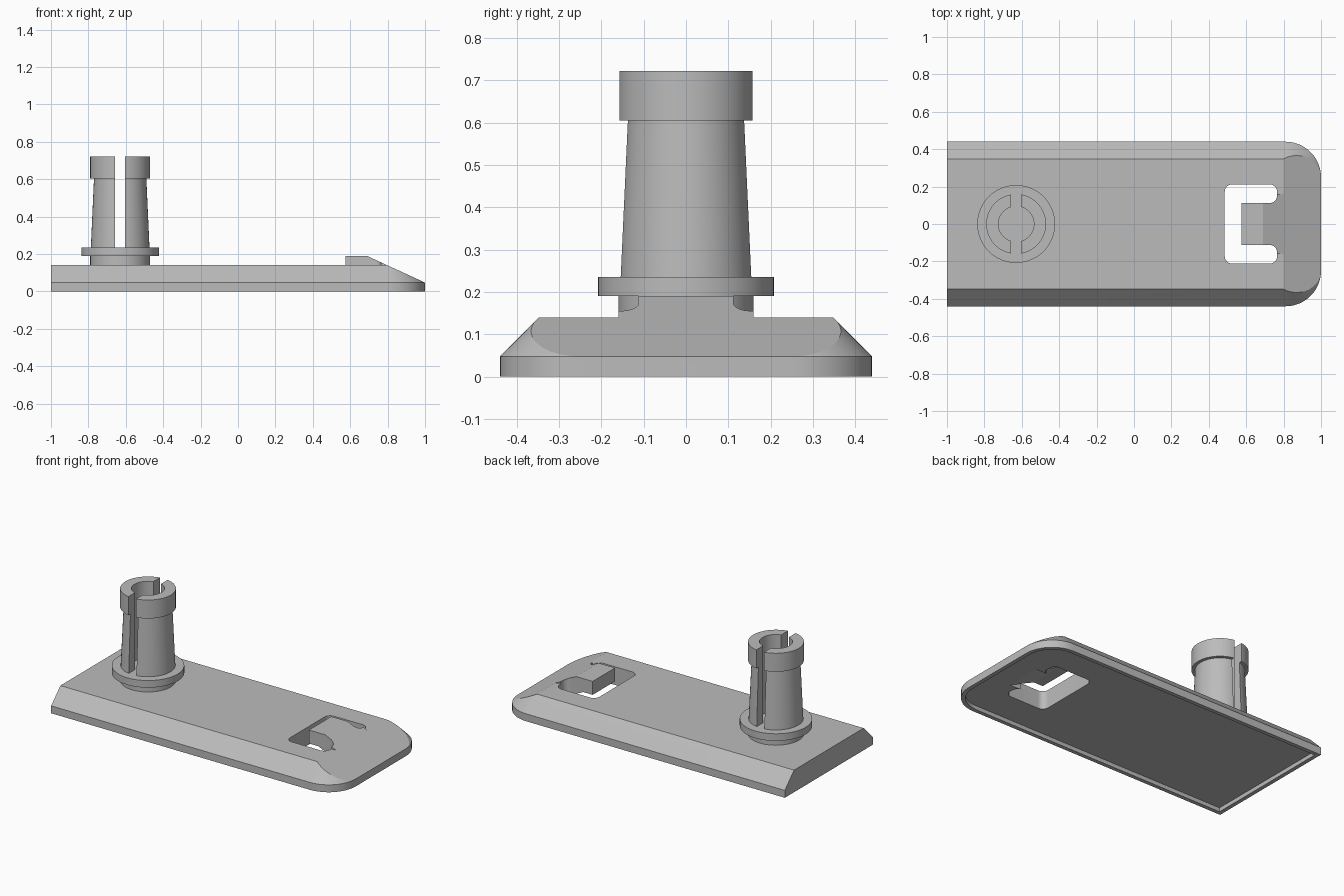
import bpy, bmesh, math
from mathutils import Vector

if "Cube" in bpy.data.objects:
    bpy.data.objects.remove(bpy.data.objects["Cube"], do_unlink=True)

grey = bpy.data.materials.new("plain grey")
grey.use_nodes = True
GREY = (0.5, 0.5, 0.5, 1)
grey.diffuse_color = GREY
grey.node_tree.nodes["Principled BSDF"].inputs["Base Color"].default_value = GREY


def rounded(corners, steps=12):
    """Outline of right-angled corners (x, y, radius) with arcs."""
    out = []
    for i, (x, y, r) in enumerate(corners):
        p = Vector((x, y))
        if r == 0:
            out.append(p)
            continue
        u = (Vector(corners[i - 1][:2]) - p).normalized() * r
        v = (Vector(corners[(i + 1) % len(corners)][:2]) - p).normalized() * r
        for k in range(steps + 1):
            t = k / steps * math.pi / 2
            out.append(p + u * (1 - math.sin(t)) + v * (1 - math.cos(t)))
    return out


def make(name, loops):
    """Closed solid skinned through equal-length loops."""
    bm = bmesh.new()
    rings = [[bm.verts.new(p) for p in loop] for loop in loops]
    n = len(rings[0])
    for a, b in zip(rings, rings[1:]):
        for i in range(n):
            j = (i + 1) % n
            bm.faces.new((a[i], a[j], b[j], b[i]))
    bm.faces.new(rings[0])
    bm.faces.new(rings[-1])
    bmesh.ops.recalc_face_normals(bm, faces=bm.faces)
    return finish(name, bm)


def finish(name, bm):
    mesh = bpy.data.meshes.new(name)
    bm.to_mesh(mesh)
    bm.free()
    mesh.materials.append(grey)
    ob = bpy.data.objects.new(name, mesh)
    bpy.context.collection.objects.link(ob)
    return ob


def upright(name, outline, z0, z1):
    return make(name, [[(x, y, z) for x, y in outline] for z in (z0, z1)])


def sideways(name, profile, half):
    return make(name, [[(x, y, z) for x, z in profile] for y in (-half, half)])


def lathe(name, profile, x, segments=64):
    """Revolve (radius, z) points about a vertical axis at x."""
    bm = bmesh.new()
    rings = [[bm.verts.new((x + r * math.cos(a), r * math.sin(a), z))
              for a in (math.tau * k / segments for k in range(segments))]
             for r, z in profile]
    for a, b in zip(rings, rings[1:] + rings[:1]):
        for i in range(segments):
            j = (i + 1) % segments
            bm.faces.new((a[i], a[j], b[j], b[i]))
    bmesh.ops.recalc_face_normals(bm, faces=bm.faces)
    return finish(name, bm)


def combine(target, tool, operation):
    mod = target.modifiers.new(tool.name, "BOOLEAN")
    mod.operation, mod.solver, mod.object = operation, "EXACT", tool
    bpy.context.view_layer.objects.active = target
    bpy.ops.object.modifier_apply(modifier=mod.name)
    bpy.data.objects.remove(tool, do_unlink=True)


def plate_outline(inset, back=-1):
    w, r = 0.44 - inset, 0.19 - inset
    return rounded([(back, -w, 0), (1 - inset, -w, r), (1 - inset, w, r), (back, w, 0)])


# Base plate with chamfered sides
plate = make("base_plate", [[(x, y, z) for x, y in plate_outline(d)]
                            for d, z in ((0, 0), (0, 0.047), (0.092, 0.14))])

# Raised latch block, then the ramp that slopes both plate and latch
combine(plate, upright("latch_block", rounded([(0.575, -0.16, 0), (0.85, -0.16, 0),
                                               (0.85, 0.16, 0), (0.575, 0.16, 0)]),
                       0.06, 0.19), "UNION")
RAMP = 0.461
combine(plate, sideways("ramp_cutter", [(0.6, 0.047 + 0.4 * RAMP), (1.1, 0.047 - 0.1 * RAMP),
                                        (1.1, 0.5), (0.6, 0.5)], 0.6), "DIFFERENCE")

# U-shaped slot that frees the latch tongue
slot = rounded([(0.485, -0.212, 0.04), (0.765, -0.212, 0.04), (0.765, -0.112, 0.04),
                (0.575, -0.112, 0), (0.575, 0.112, 0), (0.765, 0.112, 0.04),
                (0.765, 0.212, 0.04), (0.485, 0.212, 0.04)])
combine(plate, upright("slot_cutter", slot, -0.1, 0.4), "DIFFERENCE")

# Shallow recess underneath, and relief below the tongue
combine(plate, upright("recess_cutter", plate_outline(0.025, -0.975), -0.1, 0.025), "DIFFERENCE")
combine(plate, sideways("relief_cutter", [(0.55, -0.05), (0.55, 0.105), (0.64, 0.105),
                                          (0.82, 0.022), (0.82, -0.05)], 0.114), "DIFFERENCE")

# Post: foot with flange, and a split tapered sleeve with a thick head
POST_X = -0.63
foot = lathe("post_foot", [(0.001, 0.13), (0.16, 0.13), (0.16, 0.19), (0.208, 0.19),
                           (0.208, 0.235), (0.001, 0.235)], POST_X)
sleeve = lathe("split_sleeve", [(0.095, 0.23), (0.157, 0.23), (0.14, 0.605),
                                (0.16, 0.605), (0.16, 0.722), (0.095, 0.722)], POST_X)
slit = [(POST_X - 0.027, 0.1), (POST_X + 0.027, 0.1), (POST_X + 0.027, 0.9), (POST_X - 0.027, 0.9)]
combine(sleeve, sideways("slit_cutter", slit, 0.3), "DIFFERENCE")

# Smooth the curved walls, keep the edges sharp
bpy.ops.object.select_all(action="DESELECT")
for ob in (plate, foot, sleeve):
    ob.select_set(True)
bpy.context.view_layer.objects.active = plate
bpy.ops.object.shade_smooth_by_angle(angle=math.radians(20))
